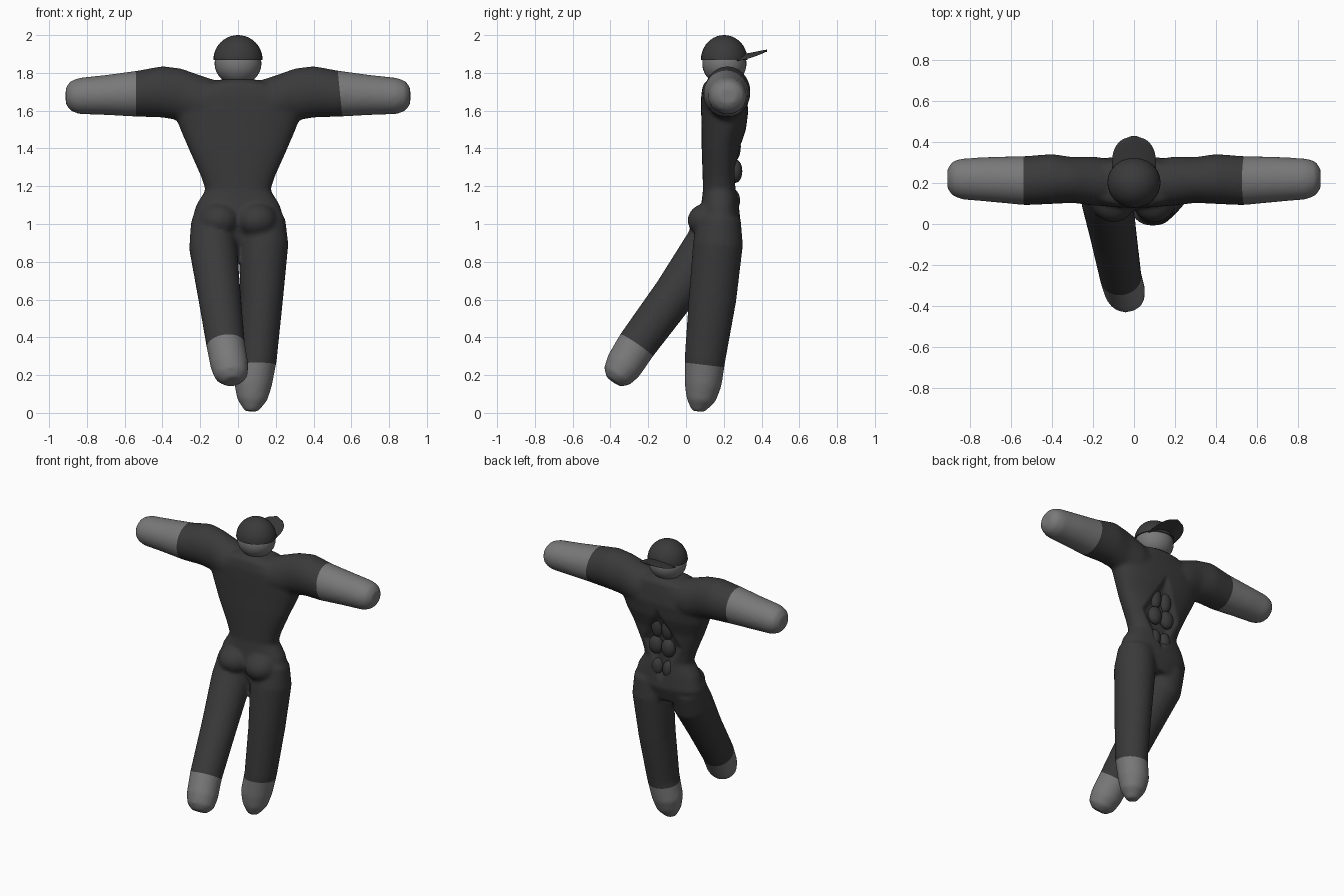
import bpy, bmesh, math
from mathutils import Vector, Matrix

if "Cube" in bpy.data.objects:
    bpy.data.objects.remove(bpy.data.objects["Cube"], do_unlink=True)


def material(name, value):
    m = bpy.data.materials.new(name)
    m.use_nodes = True
    color = (value, value, value, 1)
    m.diffuse_color = color
    m.node_tree.nodes["Principled BSDF"].inputs["Base Color"].default_value = color
    return m


DARK = material("charcoal cloth", 0.042)
SKIN = material("grey skin", 0.19)


def loft(bm, sections, axis, u, power=2.0, n=40):
    """Skin rounded rings (x, y, z, half width along u, half depth)."""
    axis, u = Vector(axis).normalized(), Vector(u)
    u = (u - axis * u.dot(axis)).normalized()
    v = axis.cross(u)
    rings = []
    for x, y, z, ru, rv in sections:
        ring = []
        for i in range(n):
            a = 2 * math.pi * i / n
            c, s = math.cos(a), math.sin(a)
            c = math.copysign(abs(c) ** (2 / power), c)
            s = math.copysign(abs(s) ** (2 / power), s)
            ring.append(bm.verts.new(Vector((x, y, z)) + u * c * ru + v * s * rv))
        rings.append(ring)
    for r, q in zip(rings, rings[1:]):
        for i in range(n):
            j = (i + 1) % n
            bm.faces.new((r[i], r[j], q[j], q[i]))
    bm.faces.new(rings[0][::-1])
    bm.faces.new(rings[-1])


def ball(bm, center, radii):
    mat = Matrix.Translation(center) @ Matrix.Diagonal((*radii, 1))
    return bmesh.ops.create_uvsphere(bm, u_segments=32, v_segments=20, radius=1, matrix=mat)


def finish(bm, name, *mats):
    bmesh.ops.recalc_face_normals(bm, faces=bm.faces)
    mesh = bpy.data.meshes.new(name)
    bm.to_mesh(mesh)
    bm.free()
    for m in mats:
        mesh.materials.append(m)
    mesh.shade_smooth()
    ob = bpy.data.objects.new(name, mesh)
    bpy.context.collection.objects.link(ob)
    return ob


# Body masses: torso, arms, legs and buttocks
bm = bmesh.new()
torso = [(0.9, .15, .18, .08), (1.0, .25, .18, .11), (1.1, .222, .18, .1),
         (1.18, .172, .18, .09), (1.25, .195, .18, .092), (1.4, .262, .185, .102),
         (1.5, .305, .2, .118), (1.6, .34, .205, .125), (1.68, .32, .2, .12),
         (1.74, .2, .2, .11), (1.765, .09, .2, .08)]
loft(bm, [(0, cy, z, w, d) for z, w, cy, d in torso], (0, 0, 1), (1, 0, 0), 2.4)

arm = [(0, .2, 1.63, .11, .12), (.1, .2, 1.63, .115, .125), (.2, .21, 1.65, .12, .137),
       (.3, .215, 1.685, .112, .138), (.4, .22, 1.70, .122, .136), (.53, .212, 1.69, .12, .122),
       (.7, .218, 1.683, .11, .106), (.84, .22, 1.678, .1, .096),
       (.885, .222, 1.678, .085, .08), (.912, .222, 1.678, .05, .045)]
for s in (1, -1):
    loft(bm, [(s * x, *rest) for x, *rest in arm], (s, 0, 0), (0, 1, 0))
    ball(bm, (s * .1, .12, 1.02), (.108, .112, .092))

left_leg = [(.13, .18, 1.04, .12, .11), (.135, .17, .9, .132, .132), (.125, .14, .6, .113, .126),
            (.105, .1, .28, .1, .108), (.08, .09, .15, .1, .098),
            (.075, .08, .07, .08, .078), (.07, .065, .008, .035, .035)]
right_leg = [(-.13, .18, 1.02, .12, .11), (-.132, .12, .88, .127, .132),
             (-.1, -.06, .63, .114, .113), (-.065, -.26, .36, .102, .105),
             (-.045, -.33, .25, .1, .1), (-.035, -.365, .195, .087, .082),
             (-.03, -.385, .165, .05, .045)]
right_axis = Vector((.1, -.55, -.8)).normalized()
loft(bm, left_leg, (-.06, -.1, -1), (1, 0, 0))
loft(bm, right_leg, right_axis, (1, 0, 0))
source = finish(bm, "body_source")

# Fuse the masses into one smooth skin
fuse = source.modifiers.new("fuse", "REMESH")
fuse.mode, fuse.voxel_size = "VOXEL", 0.012
soft = source.modifiers.new("soften", "SMOOTH")
soft.factor, soft.iterations = 0.5, 8
bpy.context.view_layer.update()
fused = source.evaluated_get(bpy.context.evaluated_depsgraph_get())
bm = bmesh.new()
bm.from_mesh(fused.to_mesh())
fused.to_mesh_clear()
bpy.data.objects.remove(source, do_unlink=True)

# Sunken diamond around the stomach muscles
for v in bm.verts:
    if v.co.y > .2:
        m = 1 - abs(v.co.x) / .15 - abs(v.co.z - 1.3) / .27
        v.co.y -= .026 * min(1, max(0, m * 3.5))

# Cut the cuffs, then colour hands and feet beyond each cut
cuffs = [((.54, 0, 1.69), (1, 0, .1), lambda c: c.x > .3),
         ((-.54, 0, 1.69), (-1, 0, 0), lambda c: c.x < -.3),
         ((.1, .09, .255), (0, -.12, -1), lambda c: c.z < .5 and c.y > -.06),
         ((-.065, -.26, .355), right_axis, lambda c: c.z < .55 and c.y < -.06)]
for f in bm.faces:
    f.material_index = 0
for point, normal, near in cuffs:
    faces = [f for f in bm.faces if near(f.calc_center_median())]
    geom = set(faces)
    for f in faces:
        geom.update(f.edges, f.verts)
    bmesh.ops.bisect_plane(bm, geom=list(geom), dist=1e-5, plane_co=point, plane_no=normal)
    for f in bm.faces:
        c = f.calc_center_median()
        if near(c) and (c - Vector(point)).dot(Vector(normal)) > 0:
            f.material_index = 1
finish(bm, "body", DARK, SKIN)

# Stomach muscles
bm = bmesh.new()
for s in (1, -1):
    for x, y, z, r in [(.04, .258, 1.41, (.042, .032, .075)),
                       (.048, .262, 1.28, (.05, .036, .062)),
                       (.04, .25, 1.125, (.04, .036, .058))]:
        ball(bm, (s * x, y, z), r)
finish(bm, "stomach_muscles", DARK)

# Head
bm = bmesh.new()
ball(bm, (0, .203, 1.85), (.124, .117, .115))
finish(bm, "head", SKIN)

# Cap crown: closed dome
bm = bmesh.new()
ball(bm, (0, .202, 1.87), (.13, .123, .13))
bmesh.ops.bisect_plane(bm, geom=bm.verts[:] + bm.edges[:] + bm.faces[:], dist=1e-5,
                       plane_co=(0, 0, 1.869), plane_no=(0, 0, -1), clear_outer=True)
bmesh.ops.holes_fill(bm, edges=[e for e in bm.edges if e.is_boundary])
crown = finish(bm, "cap_crown", DARK)

# Cap brim: thin tongue, lifted at the tip and drooping at the sides
bm = bmesh.new()
sections = []
for i in range(11):
    t = i / 10 * .995
    sections.append((0, .27 + .16 * t, 1.884 + .034 * t, .108 * math.sqrt(1 - t ** 3), .009 - .003 * t))
loft(bm, sections, (0, 1, 0), (1, 0, 0))
for v in bm.verts:
    v.co.z -= 1.8 * v.co.x ** 2
brim = finish(bm, "cap_brim", DARK)

# Keep the cap rims crisp
for ob in (crown, brim):
    bpy.ops.object.select_all(action="DESELECT")
    ob.select_set(True)
    bpy.context.view_layer.objects.active = ob
    bpy.ops.object.shade_smooth_by_angle(angle=math.radians(50))
